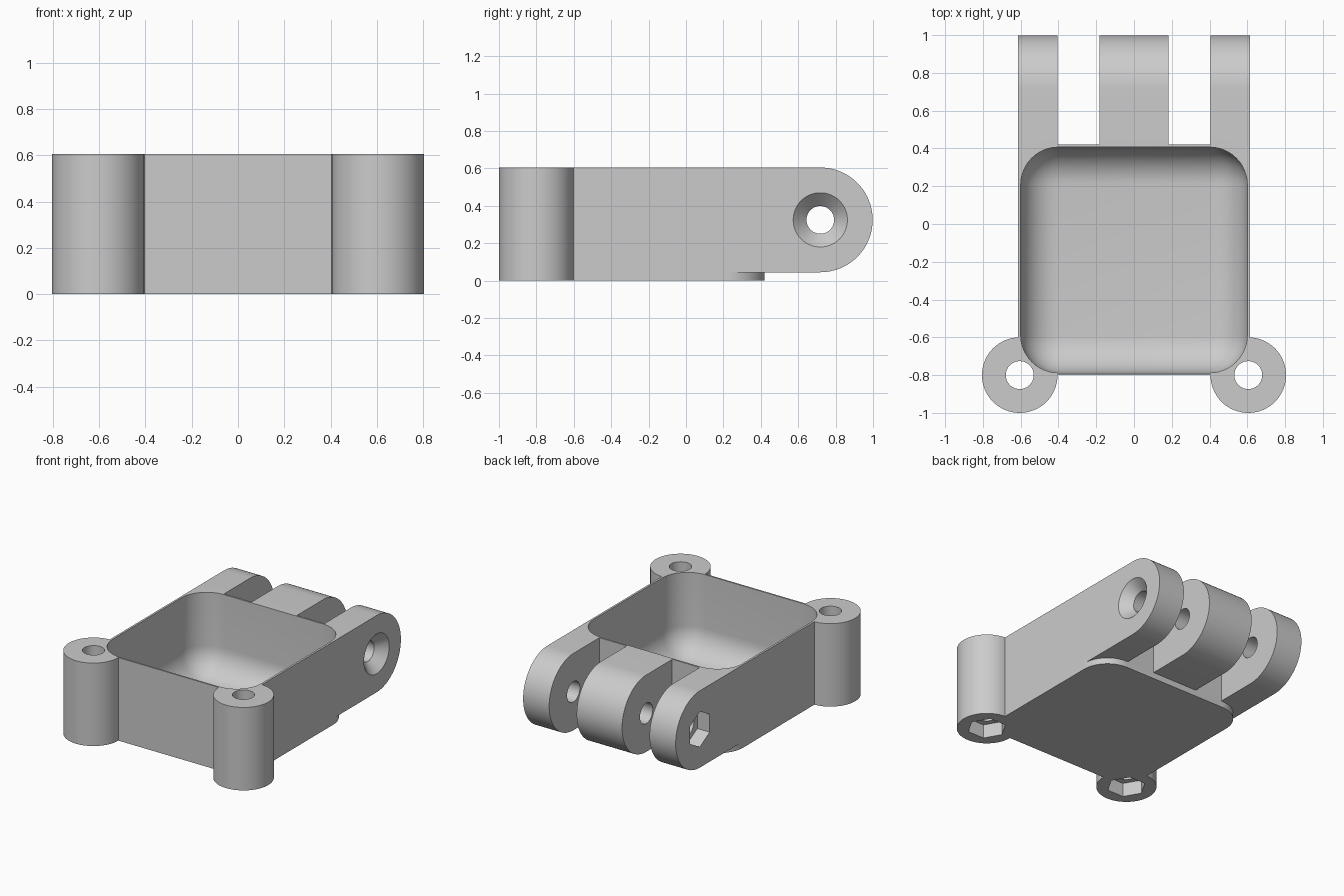
import bpy, bmesh
from math import cos, sin, pi

if "Cube" in bpy.data.objects:
    bpy.data.objects.remove(bpy.data.objects["Cube"], do_unlink=True)

TOP = 0.605            # height of the housing
HALF = 0.615           # half width of the housing
PIVOT = (0.718, 0.325)  # hinge axis, y and z

grey = bpy.data.materials.new("plain_grey")
grey.use_nodes = True
grey.diffuse_color = (0.6, 0.6, 0.6, 1)
grey.node_tree.nodes["Principled BSDF"].inputs["Base Color"].default_value = (0.6, 0.6, 0.6, 1)


def make_object(name, bm):
    bmesh.ops.recalc_face_normals(bm, faces=bm.faces)
    mesh = bpy.data.meshes.new(name)
    bm.to_mesh(mesh)
    bm.free()
    mesh.materials.append(grey)
    obj = bpy.data.objects.new(name, mesh)
    bpy.context.collection.objects.link(obj)
    return obj


def arc(cx, cy, r, start, end, steps):
    angles = [start + (end - start) * i / steps for i in range(steps + 1)]
    return [(cx + r * cos(a), cy + r * sin(a)) for a in angles]


def circle(cx, cy, r, sides=64):
    return arc(cx, cy, r, 0, 2 * pi, sides)[:-1]


def prism(name, profile, axis, lo, hi):
    """Extrude a profile along z, or along x with the profile in y and z."""
    bm = bmesh.new()
    place = (lambda u, v, w: (u, v, w)) if axis == "z" else (lambda u, v, w: (w, u, v))
    low = [bm.verts.new(place(u, v, lo)) for u, v in profile]
    high = [bm.verts.new(place(u, v, hi)) for u, v in profile]
    bm.faces.new(low)
    bm.faces.new(high)
    for i in range(len(profile)):
        j = (i + 1) % len(profile)
        bm.faces.new((low[i], low[j], high[j], high[i]))
    return make_object(name, bm)


def combine(target, tool, operation):
    mod = target.modifiers.new(tool.name, "BOOLEAN")
    mod.operation = operation
    mod.solver = "EXACT"
    mod.object = tool
    bpy.context.view_layer.objects.active = target
    bpy.ops.object.modifier_apply(modifier=mod.name)
    bpy.data.objects.remove(tool, do_unlink=True)


def rounded_box(name, lo, hi, radius):
    bm = bmesh.new()
    bmesh.ops.create_cube(bm, size=1)
    for v in bm.verts:
        v.co = [(a + b) / 2 + c * (b - a) for a, b, c in zip(lo, hi, v.co)]
    bmesh.ops.bevel(bm, geom=bm.edges[:], offset=radius, segments=12, profile=0.5, affect="EDGES")
    return make_object(name, bm)


# Housing block, rounded at the back corners
r = 0.2
outline = [(-HALF, -0.8), (HALF, -0.8)]
outline += arc(HALF - r, 0.42 - r, r, 0, pi / 2, 16)
outline += arc(r - HALF, 0.42 - r, r, pi / 2, pi, 16)
housing = prism("housing", outline, "z", 0, TOP)

# Three hinge lugs
lug = [(0, 0.045)] + arc(*PIVOT, 0.28, -pi / 2, pi / 2, 40) + [(0, TOP)]
for name, lo, hi in (("right_lug", -HALF, -0.405), ("middle_lug", -0.183, 0.183),
                     ("left_lug", 0.405, HALF)):
    combine(housing, prism(name, lug, "x", lo, hi), "UNION")

# Screw bosses at the front corners
for side in (-1, 1):
    combine(housing, prism("boss", circle(side * 0.605, -0.8, 0.2), "z", 0, TOP), "UNION")

# Hollow with rounded edges
pocket = rounded_box("pocket", (-0.6, -0.788, 0.018), (0.6, 0.407, 1.2), 0.2)
combine(housing, pocket, "DIFFERENCE")

# Screw holes with hexagonal nut recesses underneath
for side in (-1, 1):
    x = side * 0.605
    combine(housing, prism("screw_hole", circle(x, -0.8, 0.074, 40), "z", -0.1, 0.8), "DIFFERENCE")
    combine(housing, prism("nut_recess", circle(x, -0.8, 0.13, 6), "z", -0.1, 0.1), "DIFFERENCE")

# Hinge pin hole with a nut recess on one side and a countersink on the other
combine(housing, prism("pin_hole", circle(*PIVOT, 0.074, 40), "x", -1, 1), "DIFFERENCE")
hexagon = [(PIVOT[0] + 0.13 * sin(k * pi / 3), PIVOT[1] + 0.13 * cos(k * pi / 3)) for k in range(6)]
combine(housing, prism("pin_nut_recess", hexagon, "x", -1, 0.1 - HALF), "DIFFERENCE")
bpy.ops.mesh.primitive_cone_add(vertices=64, radius1=0.065, radius2=0.165, depth=0.1,
                                location=(HALF - 0.03, *PIVOT), rotation=(0, pi / 2, 0))
countersink = bpy.context.object
countersink.name = "countersink"
countersink.data.materials.append(grey)
combine(housing, countersink, "DIFFERENCE")

# Smooth the curved surfaces and keep the edges crisp
bpy.ops.object.select_all(action="DESELECT")
housing.select_set(True)
bpy.context.view_layer.objects.active = housing
bpy.ops.object.shade_smooth_by_angle(angle=pi / 6)
